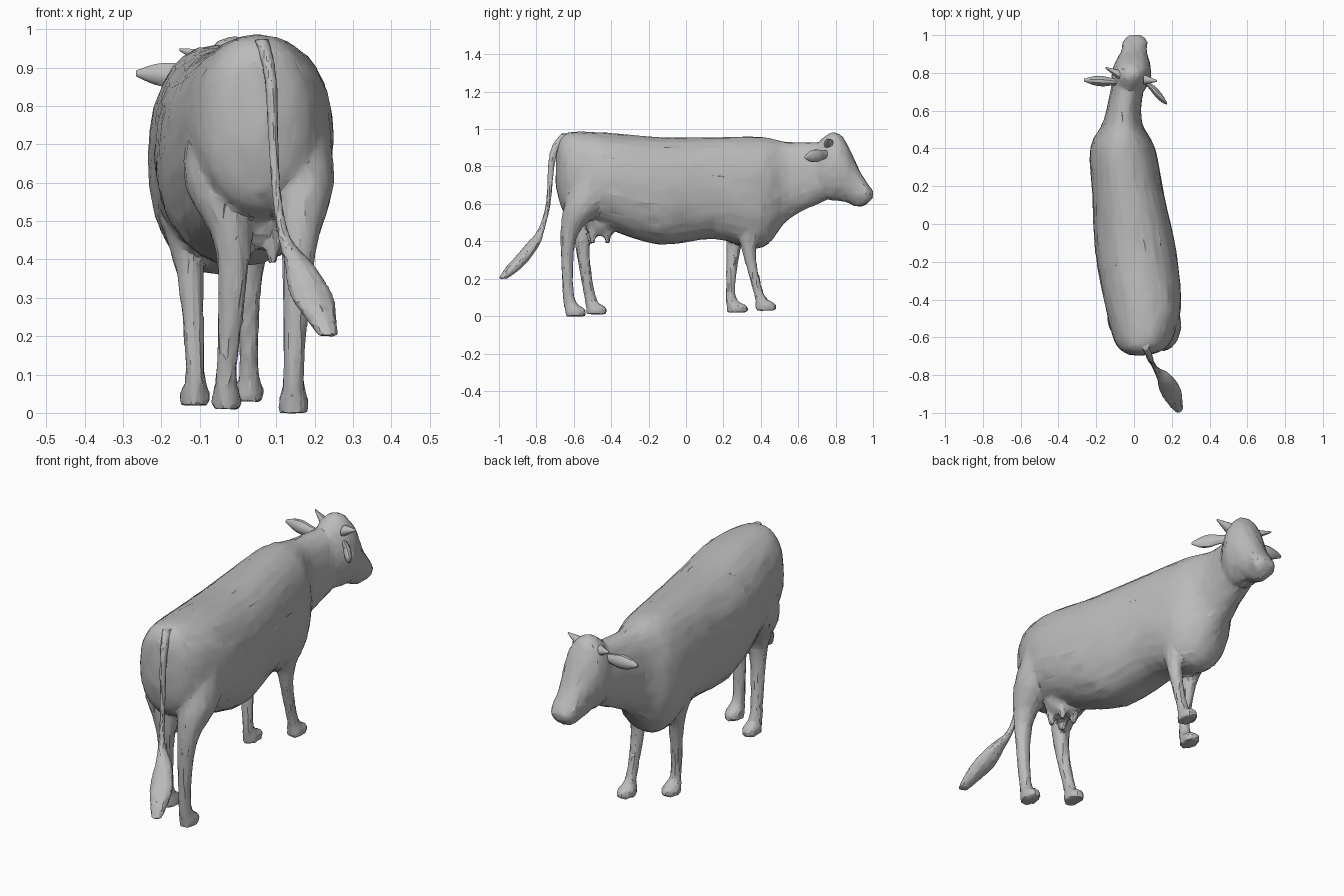
import bpy, bmesh, math, random
from mathutils import Vector

cube = bpy.data.objects.get("Cube")
if cube:
    bpy.data.objects.remove(cube, do_unlink=True)
random.seed(4)

hide = bpy.data.materials.new("grey hide")
hide.use_nodes = True
COLOUR = (0.5, 0.5, 0.5, 1)
hide.diffuse_color = COLOUR
hide.node_tree.nodes["Principled BSDF"].inputs["Base Color"].default_value = COLOUR


def spline(rows, steps=4):
    """Pass a smooth curve through a few rows of values."""
    rows = [Vector(row) for row in rows]
    padded = [rows[0]] + rows + [rows[-1]]
    result = []
    for a, b, c, d in zip(padded, padded[1:], padded[2:], padded[3:]):
        for step in range(steps):
            t = step / steps
            start, end = (c - a) / 2, (d - b) / 2
            bend = (c - b) * 3 - start * 2 - end
            twist = (b - c) * 2 + start + end
            result.append(b + start * t + bend * t ** 2 + twist * t ** 3)
    return result + [rows[-1]]


def loft(name, axis, rows, sides=20, power=2):
    """Skin rings along an axis; a row is position, two centres, two radii."""
    bm = bmesh.new()
    rings = []
    for pos, c1, c2, r1, r2 in spline(rows):
        ring = []
        for i in range(sides):
            a = math.tau * i / sides
            u, v = (math.copysign(abs(t) ** (2 / power), t) for t in (math.cos(a), math.sin(a)))
            p = [c1 + r1 * u, c2 + r2 * v]
            p.insert("xyz".index(axis), pos)
            ring.append(bm.verts.new(p))
        rings.append(ring)
    for a, b in zip(rings, rings[1:]):
        for i in range(sides):
            j = (i + 1) % sides
            bm.faces.new((a[i], a[j], b[j], b[i]))
    bm.faces.new(rings[0])
    bm.faces.new(rings[-1])
    bmesh.ops.recalc_face_normals(bm, faces=bm.faces)
    mesh = bpy.data.meshes.new(name)
    bm.to_mesh(mesh)
    bm.free()
    mesh.materials.append(hide)
    ob = bpy.data.objects.new(name, mesh)
    bpy.context.collection.objects.link(ob)
    return ob


def select(obs):
    bpy.ops.object.select_all(action='DESELECT')
    for ob in obs:
        ob.select_set(True)
    bpy.context.view_layer.objects.active = obs[0]


def fuse(obs, voxel, smooth, keep, jitter):
    """Blend parts into one faceted skin."""
    select(obs)
    if len(obs) > 1:
        bpy.ops.object.join()
    ob = obs[0]
    skin = ob.modifiers.new("skin", 'REMESH')
    skin.mode, skin.voxel_size = 'VOXEL', voxel
    soften = ob.modifiers.new("soften", 'SMOOTH')
    soften.iterations = smooth
    ob.modifiers.new("facets", 'DECIMATE').ratio = keep
    for name in ("skin", "soften", "facets"):
        bpy.ops.object.modifier_apply(modifier=name)
    for v in ob.data.vertices:
        v.co += Vector([random.uniform(-jitter, jitter) for _ in range(3)])
    bpy.ops.object.shade_smooth_by_angle(angle=math.radians(22))


# Joint thickness, upper leg to fetlock
HIND = ((.07, .09), (.085, .11), (.045, .043), (.027, .031))
FORE = ((.06, .1), (.062, .09), (.035, .038), (.025, .027))


def leg(name, ground, thickness, joints):
    """Limb through its joints, ending in a hoof that points forward."""
    rows = [(z, x, y, rx, ry) for (x, y, z), (rx, ry) in zip(joints, thickness)]
    x, y, _ = joints[-1]
    for lift in (.035, 0):
        rows.append((ground + lift, x, y + .035, .039, .055))
    return loft(name, 'z', rows)


def spike(name, root, tip, widths, depth):
    """Small pointed part running sideways from the head."""
    root, tip = Vector(root), Vector(tip)
    rows = []
    for i, w in enumerate(widths):
        p = root.lerp(tip, i / (len(widths) - 1))
        rows.append((p.x, p.y, p.z, w * depth, w))
    ob = loft(name, 'x', rows, 10)
    select([ob])
    bpy.ops.object.shade_smooth_by_angle(angle=math.radians(40))


# Trunk and neck, rump to throat
body = loft("body", 'y', [
    (-.695, .03, .8, .05, .11), (-.64, .045, .76, .14, .22), (-.45, .05, .73, .198, .252),
    (-.15, .01, .67, .215, .287), (.15, -.03, .685, .19, .272), (.4, -.06, .66, .172, .298),
    (.55, -.06, .725, .1, .205), (.75, -.03, .775, .085, .155)], 28, 2.2)

# Skull and muzzle
head = loft("head", 'y', [
    (.69, -.025, .78, .07, .13), (.77, -.015, .8, .103, .18), (.84, -.01, .785, .097, .172),
    (.915, 0, .695, .068, .11), (.965, .005, .657, .066, .06), (1, .005, .652, .035, .02)])

# Legs from hip or shoulder to hoof
parts = [
    body, head,
    leg("hind_left_leg", 0, HIND, [(.16, -.48, .8), (.165, -.54, .6), (.158, -.628, .42), (.145, -.628, .11)]),
    leg("hind_right_leg", .01, HIND, [(-.05, -.48, .8), (-.055, -.5, .6), (-.012, -.555, .42), (-.03, -.515, .11)]),
    leg("front_left_leg", .03, FORE, [(.05, .36, .72), (.045, .35, .55), (.03, .335, .36), (.028, .39, .12)]),
    leg("front_right_leg", .02, FORE, [(-.16, .33, .72), (-.155, .29, .55), (-.125, .255, .36), (-.112, .238, .11)])]

# Udder with four teats
parts.append(loft("udder", 'z', [(.56, .055, -.44, .1, .12), (.48, .055, -.45, .085, .09),
                                 (.43, .055, -.455, .05, .055)]))
for x in (.02, .09):
    for y in (-.5, -.42):
        parts.append(loft("teat", 'z', [(.47, x, y, .03, .03), (.39, x, y, .012, .012)], 10))

fuse(parts, .01, 5, .13, .0018)

# Tail and its tuft
tail = loft("tail", 'z', [
    (.975, .06, -.64, .02, .03), (.87, .085, -.71, .016, .02), (.6, .098, -.737, .012, .013),
    (.46, .12, -.775, .016, .018), (.39, .158, -.815, .037, .037), (.31, .19, -.875, .056, .045),
    (.25, .215, -.93, .042, .043), (.2, .235, -.98, .024, .022)], 10)
fuse([tail], .006, 1, .2, .001)

# Ears are widest midway, horn stubs taper evenly
EAR = (.02, .025, .034, .028, .008)
HORN = (.028, .016, .004)
spike("right_ear", (-.07, .75, .875), (-.266, .762, .885), EAR, .8)
spike("left_ear", (.06, .755, .865), (.175, .638, .85), EAR, .8)
spike("right_horn", (-.07, .785, .92), (-.152, .828, .947), HORN, 1)
spike("left_horn", (.05, .765, .92), (.122, .757, .945), HORN, 1)
